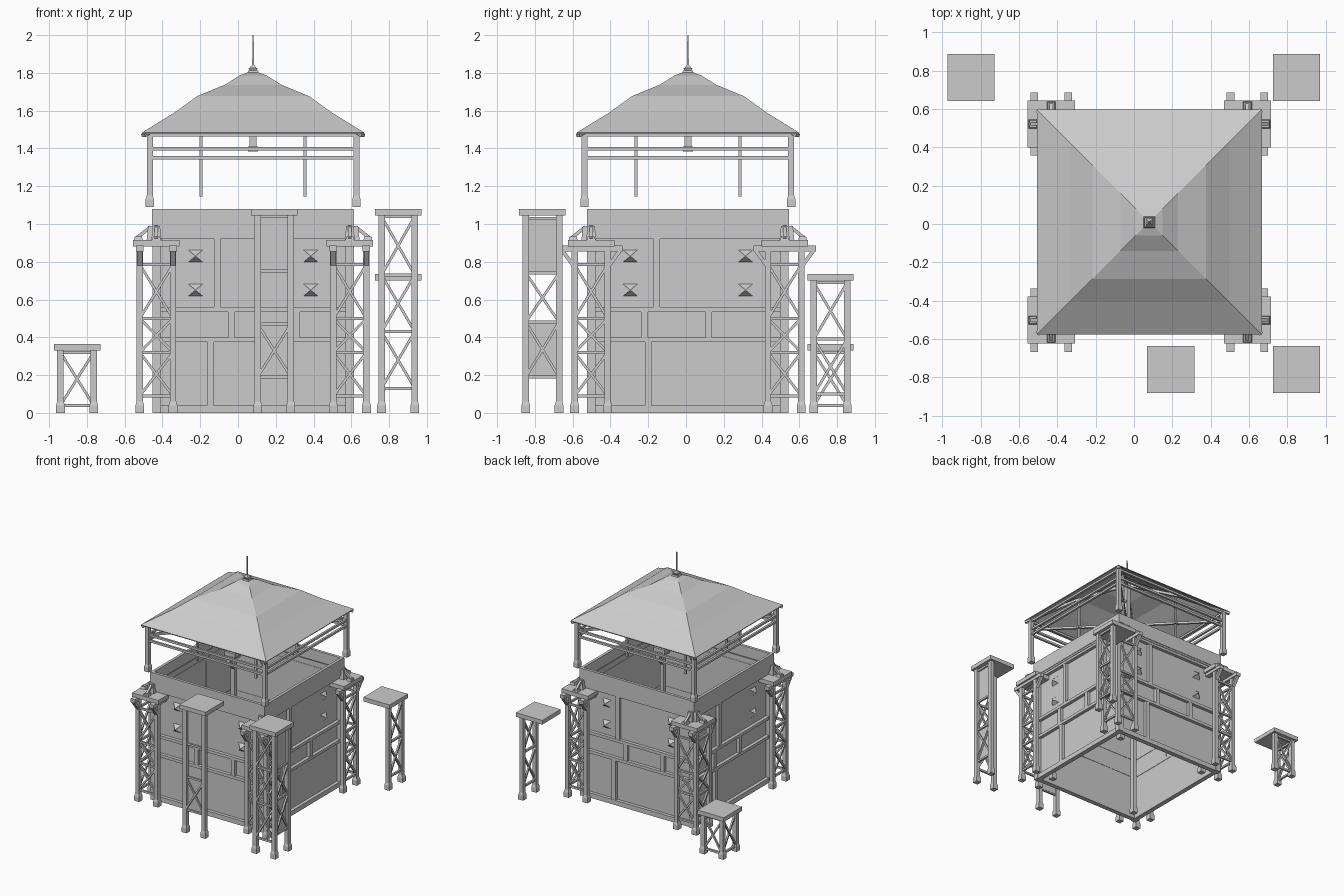
import bpy, bmesh
from math import pi
from mathutils import Vector, Matrix

if "Cube" in bpy.data.objects:
    bpy.data.objects.remove(bpy.data.objects["Cube"])

CX, CY = 0.08, 0.01          # centre of the keep and its roof


def box(bm, x0, x1, y0, y1, z0, z1):
    m = Matrix.Translation(((x0 + x1) / 2, (y0 + y1) / 2, (z0 + z1) / 2)) @ \
        Matrix.Diagonal((abs(x1 - x0), abs(y1 - y0), abs(z1 - z0), 1))
    bmesh.ops.create_cube(bm, size=1, matrix=m)


def beam(bm, a, b, w, h=None):
    a, b = Vector(a), Vector(b)
    d = b - a
    m = Matrix.Translation((a + b) / 2) @ d.to_track_quat('Z', 'Y').to_matrix().to_4x4() @ \
        Matrix.Diagonal((w, h or w, d.length, 1))
    bmesh.ops.create_cube(bm, size=1, matrix=m)


def frustum(bm, x, y, z0, z1, h0, h1):
    r = 2 ** 0.5
    m = Matrix.Translation((x, y, (z0 + z1) / 2)) @ Matrix.Rotation(pi / 4, 4, 'Z')
    bmesh.ops.create_cone(bm, cap_ends=True, segments=4, radius1=h0 * r, radius2=h1 * r,
                          depth=z1 - z0, matrix=m)


def post(bm, x, y, z0, z1, h=0.017):
    # square post with a flared foot
    box(bm, x - h, x + h, y - h, y + h, z0, z1)
    box(bm, x - h - .006, x + h + .006, y - h - .006, y + h + .006, z0, z0 + .04)
    frustum(bm, x, y, z0 + .04, z0 + .06, h + .006, h)


def finish(bm, name, loc=(0, 0, 0)):
    me = bpy.data.meshes.new(name)
    bmesh.ops.recalc_face_normals(bm, faces=bm.faces)
    bm.to_mesh(me)
    bm.free()
    ob = bpy.data.objects.new(name, me)
    ob.location = loc
    bpy.context.collection.objects.link(ob)
    return ob


def turn4(bm, build):
    # repeat a part on all four sides
    for k in range(4):
        t = bmesh.new()
        build(t, k)
        bmesh.ops.rotate(t, verts=t.verts, cent=(0, 0, 0), matrix=Matrix.Rotation(k * pi / 2, 3, 'Z'))
        me = bpy.data.meshes.new("tmp")
        t.to_mesh(me)
        t.free()
        bm.from_mesh(me)
        bpy.data.meshes.remove(me)


L = .088                     # half spacing of trestle legs
SIGNS = [(-1, -1), (1, -1), (1, 1), (-1, 1)]


def bay(bm, axis, s, z0, z1, kind):
    # one bay of bracing between two legs: x cross, p panel, r rails only
    def P(u, z, off=0):
        return (u, s * (L + off), z) if axis == 'y' else (s * (L + off), u, z)
    for z in (z0, z1):
        beam(bm, P(-L, z), P(L, z), .016)
    if 'x' in kind:
        beam(bm, P(-L, z0, .004), P(L, z1, .004), .014)
        beam(bm, P(L, z0, -.002), P(-L, z1, -.002), .014)
    if 'p' in kind:
        a, b = sorted((s * (L - .01), s * (L - .005)))
        if axis == 'y':
            box(bm, -L, L, a, b, z0, z1)
        else:
            box(bm, a, b, -L, L, z0, z1)


def trestle(name, x, y, h, legs, faces):
    # capped platform; faces = list of (axis, side, bays)
    bm = bmesh.new()
    for sx, sy in legs:
        post(bm, sx * L, sy * L, 0, h - .03)
    box(bm, -.123, .123, -.123, .123, h - .035, h)
    for axis, s, bays in faces:
        for z0, z1, k in bays:
            bay(bm, axis, s, z0, z1, k)
    return finish(bm, name, (x, y, 0))


# free-standing platforms, each with legs on its outer sides only
PANELS = [(.19, .47, 'xp'), (.75, 1.04, 'p')]
PANELS_X = [(.19, .48, 'xp'), (.48, .74, 'x'), (.74, 1.03, 'p')]
trestle("front_platform", .192, -.76, 1.08, [(-1, -1), (1, -1)], [('y', -1, PANELS)])
trestle("front_right_platform", .848, -.76, 1.08, [(-1, -1), (1, -1), (1, 1)],
        [('x', 1, PANELS_X), ('y', -1, [(.13, .43, 'x'), (.43, .73, 'x'), (.73, 1.04, 'x')])])
trestle("back_right_platform", .848, .765, .735, [(1, -1), (1, 1)],
        [('x', 1, [(.1, .39, 'x'), (.39, .69, 'x')])])
one = [(.04, .32, 'x')]
trestle("back_left_platform", -.852, .765, .365, [(-1, -1), (-1, 1), (1, 1)],
        [('x', -1, one), ('y', 1, one)])

# corner trestle towers with joists, brackets and raking props
for i, (sx, sy) in enumerate(SIGNS):
    lv = [.09, .32, .5, .785]
    bays = [(a, b, 'x') for a, b in zip(lv, lv[1:])]
    x, y = CX + sx * .512, CY + sy * .512
    trestle("corner_tower_%d" % (i + 1), x, y, .915, SIGNS, [('x', sx, bays), ('y', sy, bays)])
    bm = bmesh.new()
    for jx in (-L, L):
        box(bm, jx - .02, jx + .02, -.165, .165, .855, .885)
        for s in (-1, 1):
            beam(bm, (jx, s * (L + .01), .785), (jx, s * .155, .862), .028, .02)
    # raking props from the cap to the parapet
    for d in ((sx, 0), (0, sy)):
        v = Vector((d[0], d[1], 0))
        beam(bm, v * .112 + Vector((0, 0, .92)), v * .03 + Vector((0, 0, .985)), .018)
        frustum(bm, v.x * .095, v.y * .095, .91, .935, .024, .018)
        frustum(bm, v.x * .025, v.y * .025, .91, .99, .027, .019)
    finish(bm, "corner_joists_%d" % (i + 1), (x, y, 0))


# keep walls with proud timber framing
def wall(bm, k):
    box(bm, -.497, .497, -.497, -.488, 0, 1.0)
    box(bm, -.535, .535, -.535, -.512, .955, 1.08)            # parapet
    box(bm, -.53, .53, -.53, -.49, .94, .96)
    for z0, z1 in ((0, .04), (.375, .40), (.535, .56), (.92, .955)):
        box(bm, -.525, .525, -.525, -.485, z0, z1)
    box(bm, -.533, -.488, -.533, -.488, 0, .96)               # corner post
    up, mid, low = ((-.19, (-.115, .23), -.225), (-.165, (-.23, .11), -.21))[k % 2]
    for x, z0, z1 in ((up, .56, .92), (mid[0], .40, .535), (mid[1], .40, .535), (low, .04, .375)):
        box(bm, x - .018, x + .018, -.523, -.487, z0, z1)


bm = bmesh.new()
turn4(bm, wall)
finish(bm, "keep_walls", (CX, CY, 0))


# wall hoods: an upper and a lower triangle meeting at a point
def hoods(bm, k):
    for x in (-.305, .305):
        for z in (.83, .65):
            tip = bm.verts.new((x, -.535, z))
            for s in (-1, 1):
                a = bm.verts.new((x - .041, -.495, z + s * .034))
                b = bm.verts.new((x + .041, -.495, z + s * .034))
                bm.faces.new((a, b, tip) if s < 0 else (b, a, tip))


bm = bmesh.new()
turn4(bm, hoods)
finish(bm, "wall_hoods", (CX, CY, 0))


# roof frame: posts, double rails, diagonal ties, hip rafters, hanging posts
def frame(bm, k):
    post(bm, -.547, -.547, 1.09, 1.49, .016)
    for z in (1.398, 1.35, 1.472):
        box(bm, -.547, .547, -.556, -.538, z - .009, z + .009)
    beam(bm, (0, 0, 1.398), (-.547, -.547, 1.398), .018)
    beam(bm, (-.582, -.582, 1.468), (-.29, -.29, 1.650), .026, .018)
    beam(bm, (-.29, -.29, 1.650), (-.02, -.02, 1.765), .02)
    box(bm, -.283, -.267, -.283, -.267, 1.145, 1.64)
    box(bm, -.295, -.255, -.295, -.255, 1.388, 1.408)


bm = bmesh.new()
turn4(bm, frame)
box(bm, -.018, .018, -.018, .018, 1.40, 1.79)
box(bm, -.026, .026, -.026, .026, 1.385, 1.41)
finish(bm, "roof_frame", (CX, CY, 0))

# curved four-sided roof
profile = [(.587, 1.485), (.415, 1.591), (.296, 1.677), (.15, 1.737), (.07, 1.787), (.025, 1.803)]
bm = bmesh.new()
rings = [[bm.verts.new((sx * h, sy * h, z)) for sx, sy in SIGNS] for h, z in profile]
for a, b in zip(rings, rings[1:]):
    for k in range(4):
        bm.faces.new((a[k], a[(k + 1) % 4], b[(k + 1) % 4], b[k]))
bm.faces.new(rings[-1])
roof = finish(bm, "roof", (CX, CY, 0))
sol = roof.modifiers.new("thickness", 'SOLIDIFY')
sol.thickness = .008

# finial
bm = bmesh.new()
frustum(bm, 0, 0, 1.795, 1.812, .032, .026)
frustum(bm, 0, 0, 1.812, 1.825, .018, .024)
frustum(bm, 0, 0, 1.825, 1.842, .018, .006)
frustum(bm, 0, 0, 1.84, 2.0, .005, .003)
finish(bm, "finial", (CX, CY, 0))
